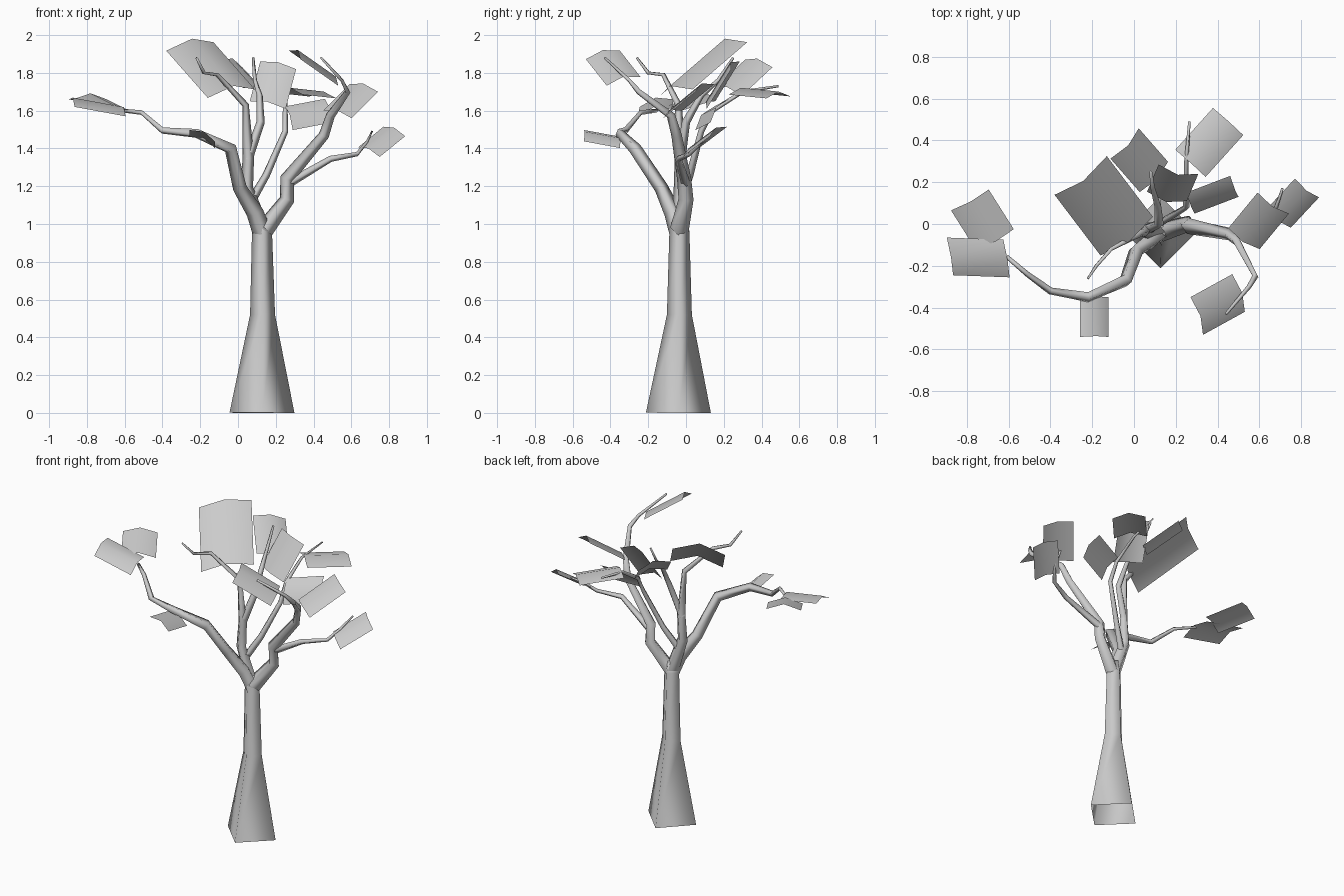
import bpy, bmesh
from mathutils import Vector


def finish(name, bm):
    mesh = bpy.data.meshes.new(name)
    bm.to_mesh(mesh)
    bm.free()
    for p in mesh.polygons:
        p.use_smooth = True
    ob = bpy.data.objects.new(name, mesh)
    bpy.context.collection.objects.link(ob)
    return ob


def tube(name, path, cap_end=True):
    """Four-sided tapering limb; path rows are x, y, z, radius."""
    bm = bmesh.new()
    pts = [Vector(p[:3]) for p in path]
    side = Vector((1, 0, 0))
    prev = None
    for i, c in enumerate(pts):
        a = (c - pts[i - 1]).normalized() if i else Vector()
        b = (pts[i + 1] - c).normalized() if i < len(pts) - 1 else Vector()
        t = (a + b).normalized()
        side = (side - t * side.dot(t)).normalized()
        other = t.cross(side)
        r = path[i][3]
        ring = [bm.verts.new(c + d * r) for d in (side, other, -side, -other)]
        if prev:
            for k in range(4):
                n = (k + 1) % 4
                bm.faces.new((prev[k], prev[n], ring[n], ring[k]))
        prev = ring
    if cap_end:
        bm.faces.new(prev)
    return finish(name, bm)


def leaf(name, c, u, v, fold=0.16):
    """Card creased along its length u, with width v."""
    c, u, v = Vector(c), Vector(u), Vector(v)
    n = u.cross(v).normalized()
    if n.z < 0:
        n = -n
    ridge = n * v.length * fold
    bm = bmesh.new()
    rows = [[bm.verts.new(c + u * s - v / 2), bm.verts.new(c + u * s + ridge),
             bm.verts.new(c + u * s + v / 2)] for s in (-0.5, 0.5)]
    for k in (0, 1):
        f = bm.faces.new((rows[0][k], rows[0][k + 1], rows[1][k + 1], rows[1][k]))
        f.normal_update()
        if f.normal.dot(n) < 0:
            f.normal_flip()
    return finish(name, bm)


# Trunk, open underneath
tube("trunk", [(.127, -.04, 0, .172), (.13, -.035, .52, .066),
               (.127, -.035, .96, .053), (.125, -.035, 1.03, .04)])

# Main limbs
tube("left_limb", [(.125, -.04, .96, .05), (.09, -.07, 1.06, .046), (.01, -.13, 1.19, .037),
                   (-.04, -.27, 1.40, .034), (-.22, -.35, 1.48, .026), (-.40, -.32, 1.495, .018),
                   (-.51, -.24, 1.59, .013), (-.61, -.155, 1.60, .010)])
tube("right_limb", [(.14, -.035, .97, .05), (.26, 0, 1.13, .040), (.26, -.01, 1.24, .038),
                    (.455, -.05, 1.47, .028), (.49, -.08, 1.575, .024), (.58, -.25, 1.70, .016),
                    (.55, -.30, 1.76, .011), (.44, -.43, 1.88, .007)])
tube("centre_limb", [(.125, -.035, .97, .045), (.045, -.03, 1.19, .035), (.055, -.03, 1.35, .030),
                     (.04, -.04, 1.63, .018), (-.11, -.12, 1.79, .012), (-.18, -.20, 1.80, .010),
                     (-.22, -.26, 1.88, .006)])

# Secondary branches
tube("right_branch", [(.26, 0, 1.21, .025), (.49, -.04, 1.345, .017), (.63, .02, 1.37, .012),
                      (.68, .08, 1.43, .009), (.71, .17, 1.49, .006)])
tube("upper_branch", [(.05, -.03, 1.34, .027), (.12, 0, 1.54, .022), (.115, .08, 1.68, .016),
                      (.09, .17, 1.76, .011), (.08, .25, 1.88, .007)])
tube("back_branch", [(.07, -.03, 1.12, .024), (.15, .02, 1.26, .020), (.25, .08, 1.49, .016),
                     (.25, .14, 1.60, .013), (.25, .30, 1.70, .010), (.265, .49, 1.73, .006)])

# Leaf cards: centre, length vector, width vector
leaves = [
    ((-.725, .02, 1.63), (-.12, .19, .06), (.18, .10, 0)),
    ((-.745, -.16, 1.615), (-.27, .01, .05), (.03, -.18, -.04)),
    ((-.19, -.445, 1.45), (0, -.19, .035), (.135, 0, -.06)),
    ((-.145, .087, 1.815), (-.22, .29, .25), (.25, .185, .045)),
    ((.025, .305, 1.775), (-.14, .16, .15), (.135, .145, -.04)),
    ((.185, .197, 1.735), (.055, .13, .21), (.19, -.045, -.04)),
    ((.36, .39, 1.68), (.18, .20, -.02), (.145, -.13, -.01)),
    ((.375, .14, 1.58), (.21, .08, .04), (-.04, .10, .125)),
    ((.76, .10, 1.435), (.135, .145, .11), (.115, -.09, -.05)),
    ((.596, .015, 1.65), (.14, .17, .14), (.15, -.10, -.04)),
    ((.40, -.385, 1.825), (-.20, -.11, .14), (.06, -.18, -.045)),
]
for i, spec in enumerate(leaves):
    leaf(f"leaf_{i + 1}", *spec)
